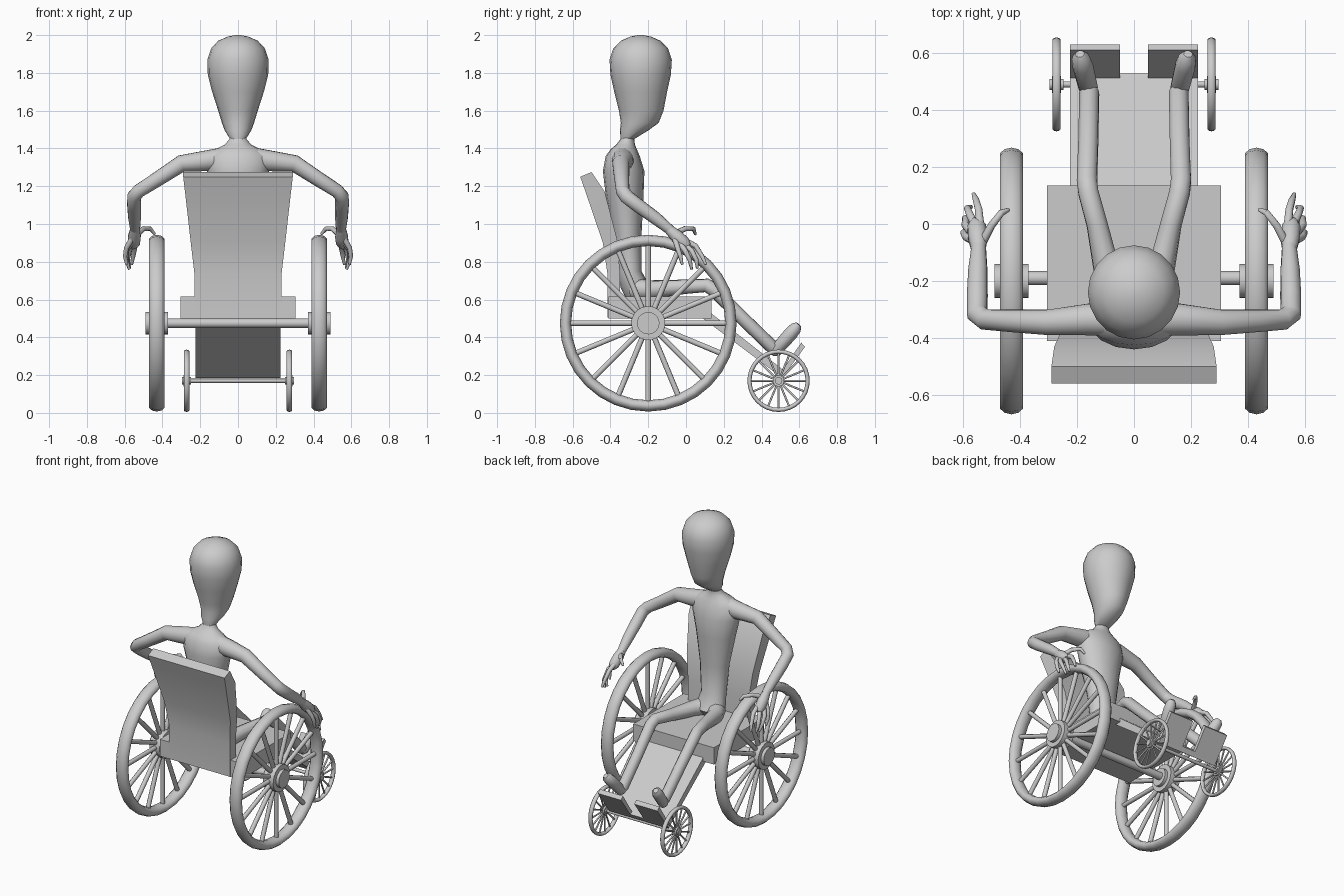
import bpy, bmesh, math
from mathutils import Vector, Matrix

if "Cube" in bpy.data.objects:
    bpy.data.objects.remove(bpy.data.objects["Cube"])


def make(name, rings, smooth=True, angle=50):
    """Skin a list of equal-length vertex rings and cap both ends."""
    bm = bmesh.new()
    vs = [[bm.verts.new(p) for p in r] for r in rings]
    n = len(vs[0])
    for a, b in zip(vs, vs[1:]):
        for i in range(n):
            j = (i + 1) % n
            bm.faces.new((a[i], a[j], b[j], b[i]))
    bm.faces.new(vs[0][::-1])
    bm.faces.new(vs[-1])
    bmesh.ops.recalc_face_normals(bm, faces=bm.faces)
    me = bpy.data.meshes.new(name)
    bm.to_mesh(me)
    bm.free()
    ob = bpy.data.objects.new(name, me)
    bpy.context.collection.objects.link(ob)
    if smooth:
        bpy.ops.object.select_all(action='DESELECT')
        ob.select_set(True)
        bpy.context.view_layer.objects.active = ob
        bpy.ops.object.shade_smooth_by_angle(angle=math.radians(angle))
    return ob


def prism(name, yz, x0, x1):
    return make(name, [[(x, y, z) for y, z in yz] for x in (x0, x1)], False)


def loft(name, rows, n=16):
    """Stack of ellipses: z, centre y, half width, half depth."""
    return make(name, [[(rx * math.cos(2 * math.pi * i / n),
                         cy + ry * math.sin(2 * math.pi * i / n), z)
                        for i in range(n)] for z, cy, rx, ry in rows])


def tube(name, pts, radii, n=10, side=1):
    pts = [Vector((p[0] * side, p[1], p[2])) for p in pts]
    rings = []
    ref = Vector((0.31, 0.2, 0.93)).cross(pts[1] - pts[0]).normalized()
    for k, (p, r) in enumerate(zip(pts, radii)):
        a = (p - pts[k - 1]).normalized() if k else None
        b = (pts[k + 1] - p).normalized() if k < len(pts) - 1 else None
        t = ((a or b) + (b or a)).normalized()
        u = (ref - t * ref.dot(t)).normalized()
        v = t.cross(u)
        ref = u
        rings.append([p + r * (u * math.cos(2 * math.pi * i / n) + v * math.sin(2 * math.pi * i / n))
                      for i in range(n)])
    return make(name, rings)


def wheel(name, c, major, minor, width, hub, hub_w, spoke_r, spokes=16):
    c = Vector(c)
    # rim
    bpy.ops.mesh.primitive_torus_add(major_radius=major, minor_radius=minor,
                                     major_segments=32, minor_segments=10)
    rim = bpy.context.object
    rim.name = name + "_rim"
    rim.data.transform(Matrix.Translation(c) @ Matrix.Rotation(math.pi / 2, 4, 'Y')
                       @ Matrix.Diagonal((1, 1, width / minor, 1)))
    bpy.ops.object.shade_smooth_by_angle(angle=math.radians(60))
    # hub drum with narrower end caps
    xs = Vector((1, 0, 0))
    w = hub_w
    prof = [(-w, .66), (-.65 * w, .66), (-.65 * w, 1), (.65 * w, 1), (.65 * w, .66), (w, .66)]
    tube(name + "_hub", [c + xs * (x + i * 1e-5) for i, (x, r) in enumerate(prof)],
         [r * hub for x, r in prof], 20)
    # spokes
    for i in range(spokes):
        a = 2 * math.pi * i / spokes
        d = Vector((0, math.sin(a), math.cos(a)))
        tube(name + "_spoke", [c + d * hub * .8, c + d * major], [spoke_r] * 2, 8)


# seat, sloping leg panel, axles
prism("seat", [(-.41, .5), (.135, .5), (.135, .615), (-.41, .615)], -.305, .305)
prism("leg_panel", [(.09, .5), (.13, .53), (.53, .215), (.51, .185)], -.225, .225)
tube("rear_axle", [(-.43, -.19, .475), (.43, -.19, .475)], [.025] * 2, 16)
tube("front_axle", [(-.29, .49, .17), (.29, .49, .17)], [.011] * 2, 12)

# reclined backrest: back y,z / front y,z / half width
rows = [(-.415, .505, -.35, .505, .23), (-.415, .73, -.35, .75, .23),
        (-.44, .9, -.365, .92, .25), (-.53, 1.165, -.43, 1.17, .28), (-.56, 1.25, -.5, 1.275, .29)]
make("backrest", [[(-w, y0, z0), (w, y0, z0), (w, y1, z1), (-w, y1, z1)]
                  for y0, z0, y1, z1, w in rows], True, 30)

# torso and head
loft("torso", [(.61, -.27, .06, .05), (.66, -.265, .1, .08), (.75, -.3, .085, .065),
               (.95, -.31, .1, .075), (1.15, -.325, .135, .1), (1.28, -.33, .165, .11),
               (1.36, -.335, .165, .09), (1.395, -.33, .12, .07), (1.42, -.32, .07, .05),
               (1.45, -.31, .045, .036), (1.49, -.3, .045, .036)])
loft("head", [(1.45, -.31, .042, .036), (1.495, -.275, .07, .075), (1.535, -.245, .085, .1),
              (1.6, -.237, .105, .118), (1.7, -.24, .137, .14), (1.79, -.24, .16, .16),
              (1.87, -.24, .162, .165), (1.93, -.24, .142, .145), (1.97, -.24, .105, .105),
              (1.992, -.24, .055, .055), (2, -.24, .015, .015)], 20)

for s, tag in ((1, "right"), (-1, "left")):
    # wheels
    wheel(tag + "_big_wheel", (s * .43, -.2, .475), .438, .03, .043, .09, .06, .015)
    wheel(tag + "_small_wheel", (s * .272, .49, .17), .154, .011, .015, .03, .024, .0055)
    # foot rests
    prism(tag + "_foot_rest", [(.5, .21), (.52, .2), (.63, .35), (.61, .372)], s * .05, s * .225)
    # arms
    tube(tag + "_arm", [(.06, -.335, 1.35), (.16, -.335, 1.335), (.3, -.345, 1.29 + .03),
                        (.43, -.34, 1.235), (.525, -.335, 1.175), (.55, -.315, 1.145),
                        (.55, -.25, 1.095), (.548, -.16, 1.03), (.545, -.08, .965)],
         [.06, .057, .046, .04, .037, .038, .037, .034, .026], 12, s)
    # hand: palm, fingers, thumb
    tube(tag + "_palm", [(.545, -.1, .98), (.548, -.05, .935), (.552, -.01, .9), (.556, .01, .88)],
         [.024, .035, .034, .02], 10, s)
    for pts in ([(.54, -.01, .915), (.545, .05, .885), (.555, .085, .83), (.563, .105, .785)],
                [(.55, -.02, .9), (.575, .03, .86), (.585, .055, .81), (.572, .06, .765)],
                [(.56, -.04, .905), (.592, -.005, .86), (.592, .02, .81), (.575, .03, .76)],
                [(.56, -.06, .925), (.59, -.045, .875), (.598, -.03, .83), (.59, -.02, .785)],
                [(.535, -.07, .945), (.5, -.005, .975), (.465, .04, .975), (.44, .05, .945)]):
        tube(tag + "_finger", pts, [.016, .014, .012, .007], 8, s)
    # legs and feet
    tube(tag + "_leg", [(.04, -.27, .655), (.09, -.19, .652), (.13, 0, .668), (.16, .11, .675),
                        (.165, .15, .65), (.16, .3, .5), (.157, .46, .345), (.157, .485, .325)],
         [.06, .05, .038, .037, .037, .036, .036, .022], 10, s)
    tube(tag + "_foot", [(.155, .455, .315), (.16, .475, .33), (.18, .555, .42), (.187, .583, .452),
                         (.19, .597, .468)], [.018, .034, .037, .032, .016], 10, s)
